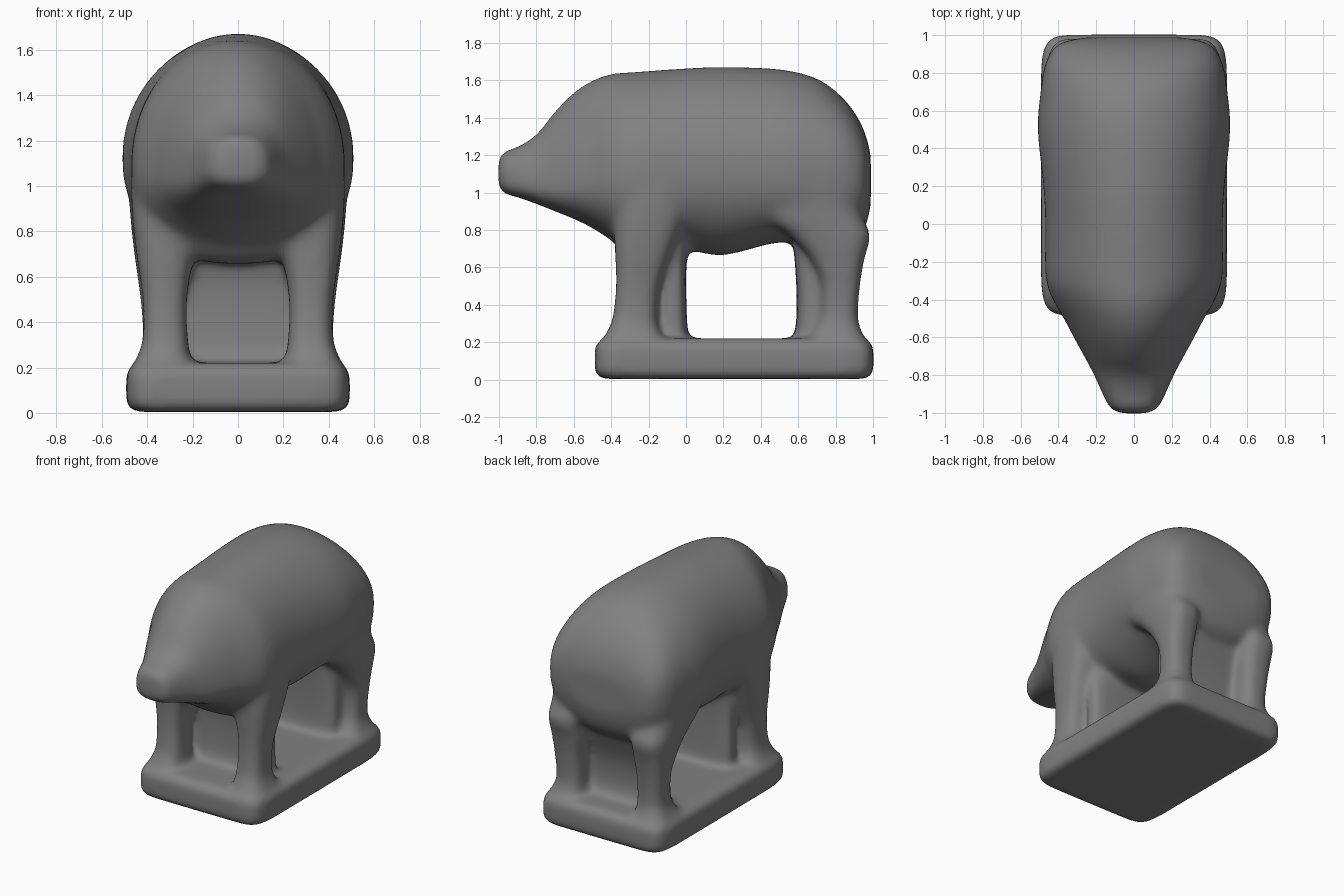
import bpy, bmesh
from math import cos, sin, pi
from mathutils import Vector

bm = bmesh.new()
N = 48


def spow(v, n):
    return (1 if v >= 0 else -1) * abs(v) ** (2 / n)


def refine(rows, steps=4):
    """Catmull-Rom interpolation between the given sections."""
    out = []
    for i in range(len(rows) - 1):
        p = [rows[max(i - 1, 0)], rows[i], rows[i + 1], rows[min(i + 2, len(rows) - 1)]]
        for s in range(steps):
            t = s / steps
            out.append([0.5 * (2 * b + (c - a) * t + (2 * a - 5 * b + 4 * c - d) * t * t
                               + (3 * b - a - 3 * c + d) * t ** 3) for a, b, c, d in zip(*p)])
    return out + [list(rows[-1])]


def loft(rings):
    """Closed skin through rings of points."""
    vs = [[bm.verts.new(p) for p in r] for r in rings]
    for a, b in zip(vs, vs[1:]):
        for i in range(N):
            j = (i + 1) % N
            bm.faces.new((a[i], a[j], b[j], b[i]))
    bm.faces.new(vs[0][::-1])
    bm.faces.new(vs[-1])


def body_ring(y, bot, top, hw, zc, nu, nl):
    ring = []
    for k in range(N):
        a = 2 * pi * k / N
        s = sin(a)
        n = nu if s >= 0 else nl
        h = top - zc if s >= 0 else zc - bot
        ring.append((hw * spow(cos(a), n), y, zc + h * spow(s, n)))
    return ring


def slab_ring(z, x0, x1, y0, y1, side=1, n=2.8):
    ring = []
    for k in range(N):
        a = 2 * pi * k / N
        ring.append((side * ((x0 + x1) / 2 + (x1 - x0) / 2 * spow(cos(a), n)),
                     (y0 + y1) / 2 + (y1 - y0) / 2 * spow(sin(a), n), z))
    return ring


# Body and head: y, underside, top, half width, height of widest point,
# squareness above and below
body = [
    (-1.003, 1.03, 1.18, 0.08, 1.09, 2.5, 2.5), (-0.97, 0.995, 1.22, 0.13, 1.08, 2.7, 2.7),
    (-0.90, 0.975, 1.245, 0.167, 1.06, 2.6, 2.7), (-0.80, 0.94, 1.31, 0.212, 1.04, 2.2, 2.6),
    (-0.70, 0.90, 1.435, 0.265, 1.03, 2.0, 2.4), (-0.60, 0.86, 1.535, 0.32, 1.04, 1.95, 2.3),
    (-0.50, 0.81, 1.60, 0.372, 1.05, 1.95, 2.2), (-0.40, 0.745, 1.635, 0.43, 1.07, 1.95, 2.25),
    (-0.28, 0.655, 1.645, 0.468, 1.09, 2.0, 2.4), (0.00, 0.69, 1.665, 0.47, 1.11, 2.0, 2.25),
    (0.20, 0.665, 1.672, 0.48, 1.13, 2.0, 2.15), (0.50, 0.735, 1.66, 0.51, 1.13, 2.0, 2.5),
    (0.70, 0.71, 1.61, 0.495, 1.12, 2.1, 2.7), (0.83, 0.70, 1.515, 0.475, 1.11, 2.25, 2.7),
    (0.91, 0.74, 1.415, 0.44, 1.10, 2.35, 2.5), (0.96, 0.82, 1.31, 0.385, 1.10, 2.4, 2.3),
    (0.988, 0.93, 1.20, 0.26, 1.08, 2.3, 2.2),
]
loft([body_ring(*r) for r in refine(body)])

# Legs: height, inner x, outer x, front y, back y
front_leg = [
    (0.10, 0.19, 0.47, -0.46, -0.08), (0.22, 0.205, 0.455, -0.44, -0.12),
    (0.32, 0.22, 0.42, -0.395, -0.155), (0.50, 0.225, 0.42, -0.375, -0.14),
    (0.70, 0.19, 0.448, -0.38, -0.07), (0.90, 0.12, 0.468, -0.385, 0.01),
    (1.10, 0.10, 0.465, -0.34, 0.03), (1.30, 0.10, 0.40, -0.25, 0.03),
]
hind_leg = [
    (0.10, 0.19, 0.475, 0.60, 0.98), (0.22, 0.205, 0.455, 0.65, 0.955),
    (0.32, 0.22, 0.42, 0.71, 0.92), (0.50, 0.22, 0.43, 0.725, 0.93),
    (0.65, 0.20, 0.45, 0.66, 0.955), (0.77, 0.19, 0.465, 0.55, 0.985),
    (0.88, 0.15, 0.475, 0.41, 0.94), (1.10, 0.10, 0.485, 0.36, 0.86),
    (1.30, 0.10, 0.42, 0.40, 0.75),
]
for side in (-1, 1):
    for leg in (front_leg, hind_leg):
        loft([slab_ring(*r, side) for r in refine(leg)])

# Webs of uncut stone closing the gap between each pair of legs:
# height, half width, front y, back y
front_web = [(0.12, 0.33, -0.18, 0.03), (0.22, 0.33, -0.165, 0.015), (0.32, 0.33, -0.14, 0.005),
             (0.55, 0.33, -0.14, 0.0), (0.70, 0.33, -0.18, 0.01), (0.85, 0.33, -0.25, 0.03)]
hind_web = [(0.12, 0.33, 0.56, 0.82), (0.22, 0.33, 0.575, 0.79), (0.32, 0.33, 0.59, 0.76),
            (0.50, 0.33, 0.59, 0.775), (0.70, 0.33, 0.575, 0.85), (0.85, 0.33, 0.55, 0.915),
            (1.00, 0.33, 0.50, 0.955)]
for web in (front_web, hind_web):
    loft([slab_ring(z, -w, w, a, b, 1, 4) for z, w, a, b in refine(web)])

# Plinth: height and inset of its edge
for_plinth = [(0.004, 0.05), (0.012, 0.022), (0.035, 0.004), (0.06, 0.0), (0.16, 0.0),
              (0.19, 0.006), (0.21, 0.025), (0.221, 0.055)]
loft([slab_ring(z, -0.493 + i, 0.493 - i, -0.488 + i, 1.003 - i, 1, 11) for z, i in for_plinth])

bmesh.ops.recalc_face_normals(bm, faces=bm.faces)
mesh = bpy.data.meshes.new("bear_statue")
bm.to_mesh(mesh)
bm.free()
bear = bpy.data.objects.new("bear_statue", mesh)
bpy.context.collection.objects.link(bear)

# Dark grey stone
stone = bpy.data.materials.new("dark_stone")
stone.diffuse_color = (0.22, 0.22, 0.22, 1)
mesh.materials.append(stone)

# Fuse all parts into one softly blended carving
fuse = bear.modifiers.new("fuse", 'REMESH')
fuse.mode = 'VOXEL'
fuse.voxel_size = 0.018
fuse.use_smooth_shade = True
soften = bear.modifiers.new("soften", 'SMOOTH')
soften.factor = 0.5
soften.iterations = 20
